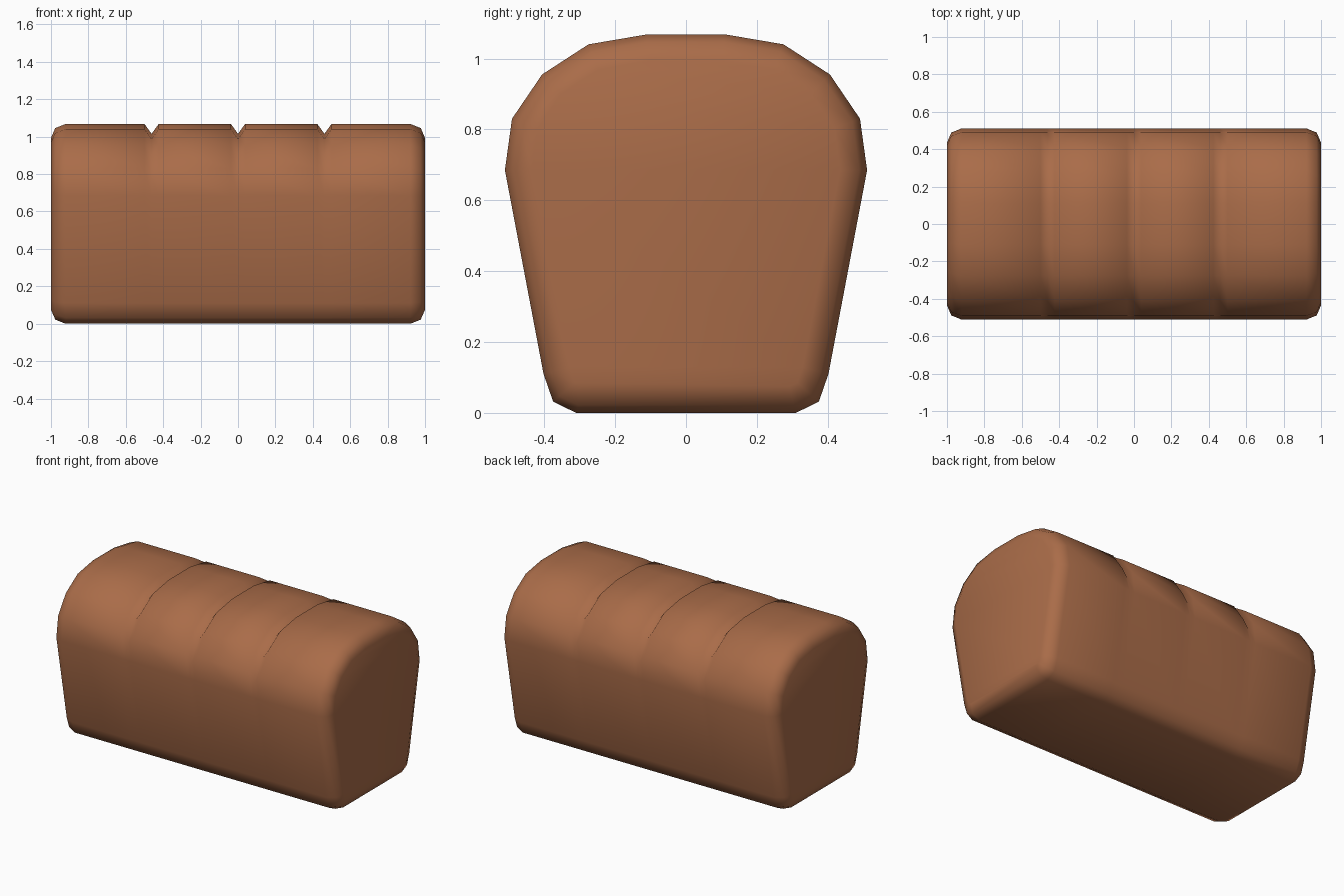
import bpy, bmesh
from mathutils import Vector

if "Cube" in bpy.data.objects:
    bpy.data.objects.remove(bpy.data.objects["Cube"])

# Cross-section of the loaf (y, z), right half from base to crown, then mirrored
half = [(0.31, 0.0), (0.375, 0.032), (0.402, 0.11), (0.511, 0.685),
        (0.491, 0.83), (0.406, 0.955), (0.275, 1.04), (0.11, 1.068)]
profile = [Vector(p) for p in half] + [Vector((-y, z)) for y, z in reversed(half)]


def inset(points, d):
    """Move every edge of the convex outline inward by d."""
    out = []
    n = len(points)
    for i, p in enumerate(points):
        a = (p - points[i - 1]).normalized()
        b = (points[(i + 1) % n] - p).normalized()
        na, nb = Vector((-a.y, a.x)), Vector((-b.y, b.x))
        out.append(p + (na + nb) * d / (1 + na.dot(nb)))
    return out


def score(points, d):
    """Press the crust of the crown down to form a slash."""
    return [Vector((p.x, p.y - d)) if p.y > 0.8 else p.copy() for p in points]


# Sections along x: rounded ends and three slashes
ends = [(1.0, 0.075), (0.977, 0.022), (0.922, 0.0)]
sections = [(-x, inset(profile, d)) for x, d in ends]
for c in (-0.462, 0.0, 0.462):
    sections += [(c - 0.038, profile), (c, score(profile, 0.053)), (c + 0.038, profile)]
sections += [(x, inset(profile, d)) for x, d in reversed(ends)]

# Loft the loaf
bm = bmesh.new()
rings = [[bm.verts.new((x, p.x, p.y)) for p in pts] for x, pts in sections]
n = len(profile)
for r, s in zip(rings, rings[1:]):
    for i in range(n):
        j = (i + 1) % n
        bm.faces.new((r[i], r[j], s[j], s[i]))
# End caps as strips across the loaf
for ring in (rings[0], rings[-1]):
    for i in range(n // 2 - 1):
        bm.faces.new((ring[i], ring[i + 1], ring[n - 2 - i], ring[n - 1 - i]))
bmesh.ops.recalc_face_normals(bm, faces=bm.faces)
for f in bm.faces:
    f.smooth = True

mesh = bpy.data.meshes.new("bread_loaf")
bm.to_mesh(mesh)
bm.free()
loaf = bpy.data.objects.new("bread_loaf", mesh)
bpy.context.collection.objects.link(loaf)

# Crust colour
crust = bpy.data.materials.new("brown crust")
crust.diffuse_color = (0.40, 0.15, 0.066, 1)
crust.use_nodes = True
crust.node_tree.nodes["Principled BSDF"].inputs["Base Color"].default_value = crust.diffuse_color
mesh.materials.append(crust)
